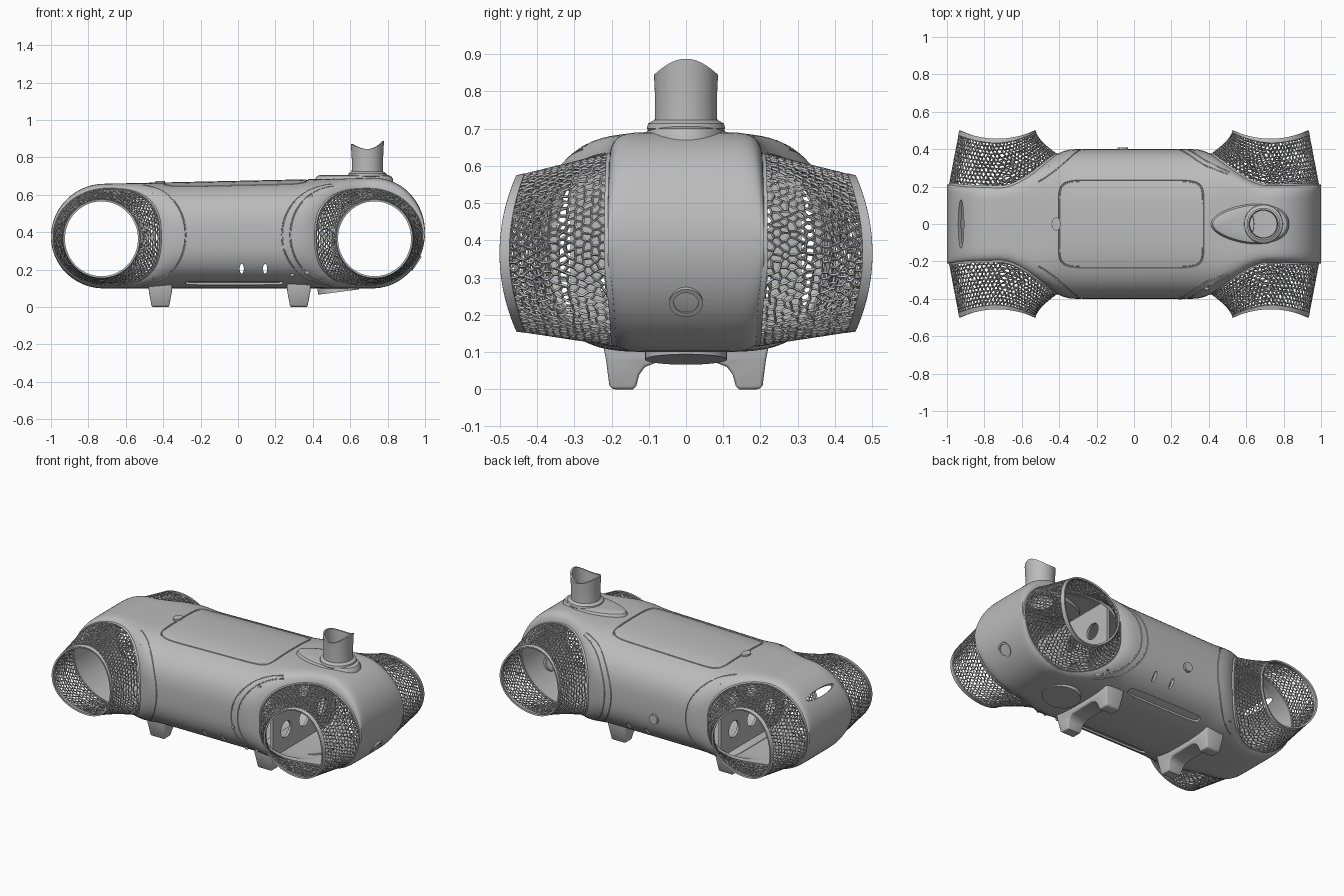
import bpy, bmesh, math, random
from math import sin, cos, pi, sqrt
from mathutils import Matrix, Vector

random.seed(4)
if "Cube" in bpy.data.objects:
    bpy.data.objects.remove(bpy.data.objects["Cube"])

GREY = bpy.data.materials.new("shell grey")
GREY.use_nodes = True
GREY.diffuse_color = (0.5, 0.5, 0.5, 1)
GREY.node_tree.nodes["Principled BSDF"].inputs["Base Color"].default_value = (0.5, 0.5, 0.5, 1)


def make(name, bm):
    bmesh.ops.recalc_face_normals(bm, faces=bm.faces)
    me = bpy.data.meshes.new(name)
    bm.to_mesh(me)
    bm.free()
    me.materials.append(GREY)
    ob = bpy.data.objects.new(name, me)
    bpy.context.collection.objects.link(ob)
    smooth(ob)
    return ob


def smooth(ob):
    ob.data.polygons.foreach_set("use_smooth", [True] * len(ob.data.polygons))
    ob.data.set_sharp_from_angle(angle=math.radians(35))


def bake(ob):
    bpy.context.view_layer.update()
    me = bpy.data.meshes.new_from_object(ob.evaluated_get(bpy.context.evaluated_depsgraph_get()))
    ob.modifiers.clear()
    ob.data = me
    smooth(ob)


def cut(ob, cutters):
    for c in cutters:
        m = ob.modifiers.new("cut", "BOOLEAN")
        m.operation, m.solver, m.object = "DIFFERENCE", "EXACT", c
    bake(ob)
    for c in cutters:
        bpy.data.objects.remove(c)


def rod(name, at, axis, rx, ry, length, sides=48):
    """Elliptical cylinder along an axis."""
    bm = bmesh.new()
    bmesh.ops.create_cone(bm, cap_ends=True, segments=sides, radius1=1, radius2=1, depth=length)
    rot = Vector(axis).to_track_quat("Z", "Y").to_matrix().to_4x4()
    bm.transform(Matrix.Translation(at) @ rot @ Matrix.Diagonal((rx, ry, 1, 1)))
    return make(name, bm)


def loft(name, rings, caps=True, wrap=False):
    bm = bmesh.new()
    vs = [[bm.verts.new(p) for p in r] for r in rings]
    n = len(vs[0])
    for a, b in zip(vs, vs[1:] + (vs[:1] if wrap else [])):
        for i in range(n):
            bm.faces.new((a[i], a[(i + 1) % n], b[(i + 1) % n], b[i]))
    if caps and not wrap:
        bm.faces.new(vs[0][::-1])
        bm.faces.new(vs[-1])
    return make(name, bm)


def power(v, n):
    return math.copysign(abs(v) ** (2 / n), v)


# Body surface: half width, half height, centre height and squareness at x
def section(x):
    a = abs(x)
    s = min(1, max(0, (a - 0.32) / 0.4))
    f = 1 - s * s * (3 - 2 * s)
    top = 0.675 + 0.022 * x
    e = min(1, max(0, (a - 0.72) / 0.28))
    return 0.21 + 0.19 * f, (top - 0.1) / 2 * sqrt(1 - e * e), (top + 0.1) / 2, 8 - 5.2 * f


def side(x, z):
    w, h, c, n = section(x)
    return w * max(0, 1 - min(1, abs((z - c) / h)) ** n) ** (1 / n)


def top(x, y, sign=1):
    w, h, c, n = section(x)
    return c + sign * h * max(0, 1 - min(1, abs(y / w)) ** n) ** (1 / n)


def body_rings(inset):
    rings = []
    for i in range(81):
        x = 0.9995 * sin((i / 40 - 1) * pi / 2)
        w, h, c, n = section(x)
        w, h = w - inset, h * (1 - inset / 0.28)
        rings.append([(x * (1 - inset), w * power(cos(k * pi / 36), n), c + h * power(sin(k * pi / 36), n))
                      for k in range(72)])
    return rings


# Wheel well outline: squarer towards the middle of the body
def well(t):
    n = 2.7 if cos(t) < 0 else 2
    return 0.7 + 0.285 * power(cos(t), n), 0.375 + 0.255 * power(sin(t), n)


def well_cutter(sx):
    ring = [well(i * pi / 48) for i in range(96)]
    return loft("cutter", [[(sx * x, y, z) for x, z in ring] for y in (-1, 1)])


# Grooves are thin tubes cut out of the shell
def groove(pts, closed, r):
    cu = bpy.data.curves.new("groove", "CURVE")
    cu.dimensions, cu.bevel_depth, cu.bevel_resolution, cu.use_fill_caps = "3D", r, 1, True
    sp = cu.splines.new("POLY")
    sp.points.add(len(pts) - 1)
    for p, q in zip(sp.points, pts):
        p.co = (*q, 1)
    sp.use_cyclic_u = closed
    tube = bpy.data.objects.new("groove", cu)
    bpy.context.collection.objects.link(tube)
    bpy.context.view_layer.update()
    me = bpy.data.meshes.new_from_object(tube.evaluated_get(bpy.context.evaluated_depsgraph_get()))
    bpy.data.objects.remove(tube)
    bm = bmesh.new()
    bm.from_mesh(me)
    bmesh.ops.remove_doubles(bm, verts=bm.verts, dist=0.0001)
    return make("groove", bm)


def panel(cx, cy, rx, ry, n, sign=1):
    pts = []
    for k in range(120):
        x, y = cx + rx * power(cos(k * pi / 60), n), cy + ry * power(sin(k * pi / 60), n)
        pts.append((x, y, top(x, y, sign)))
    return pts


# Hollow body shell with its wells, ports, slots and panel grooves
body = loft("body_shell", body_rings(0))
cutters = [loft("cutter", body_rings(0.02)), well_cutter(-1), well_cutter(1),
           rod("cutter", (0.69, 0, 0.68), (0, 0, 1), 0.075, 0.075, 0.2),
           rod("cutter", (0.95, 0, 0.24), (1, 0, 0), 0.033, 0.033, 0.3),
           rod("cutter", (-0.93, 0, 0.57), (-0.7, 0, 0.7), 0.13, 0.022, 0.14)]
cutters += [rod("cutter", (x, s * 0.38, 0.205), (0, 1, 0), 0.011, 0.026, 0.2)
            for x in (0.02, 0.145) for s in (-1, 1)]
cutters.append(groove(panel(-0.015, 0, 0.385, 0.232, 9), True, 0.005))
for sy in (-1, 1):
    for sx, reach, rise in ((-1, 0.28, 0.27), (1, 0.28, 0.262), (1, 0.235, 0.274)):
        pts = []
        for k in range(41):
            t = (k / 40 - 0.5) * pi * 0.92
            x, z = sx * (0.56 - (0.56 - reach) * power(cos(t), 2.4)), 0.385 + rise * sin(t)
            pts.append((x, sy * side(x, z), z))
        cutters.append(groove(pts, False, 0.004))
    strip = panel(-0.02, sy * 0.24, 0.26, 0.026, 5, -1)
    cutters.append(loft("cutter", [[(x, y, z + d) for x, y, z in strip] for d in (-0.03, 0.012)]))
cut(body, cutters)


# Lattice sleeves: flared from the body opening to a saddle-shaped rim
def sleeve_point(t, s, sx, sy):
    c, n = cos(t), sin(t)
    bx, bz = well(t)
    by = side(sx * bx, bz)
    rx, rz, ry = 0.73 + 0.2 * c, 0.365 + 0.205 * n, 0.5 - 0.045 * n * n
    u = 1 - (1 - s) ** (1 + 0.6 * max(0, -c))
    return Vector((sx * (bx + (rx - bx) * u), sy * (by + (ry - by) * s), bz + (rz - bz) * u))


COLS, ROWS, EDGE = 68, 12, 0.92


def sleeve(name, sx, sy):
    bm = bmesh.new()
    lines = []
    for j in range(ROWS + 1):
        line = []
        for i in range(2 * COLS):
            s = (j + (0.17 if (i + j) % 2 == 0 else -0.17) + random.uniform(-0.25, 0.25)) / ROWS
            t = (i + random.uniform(-0.4, 0.4)) * pi / COLS
            line.append(bm.verts.new(sleeve_point(t, min(1, max(0, s)) * EDGE, sx, sy)))
        lines.append(line)
    for j in range(ROWS):
        a, b = lines[j], lines[j + 1]
        for i in range(j % 2, 2 * COLS, 2):
            q = [(i + d) % (2 * COLS) for d in range(3)]
            bm.faces.new([a[k] for k in q] + [b[k] for k in reversed(q)])
    ob = make(name + "_lattice", bm)
    m = ob.modifiers.new("wire", "WIREFRAME")
    m.thickness, m.use_even_offset = 0.009, False
    bake(ob)
    # Solid bands at the rim and the collar
    for part, s0, s1 in (("_rim", EDGE - 0.01, 1), ("_collar", -0.02, 0.03)):
        ob = loft(name + part, [[sleeve_point(i * pi / 48, s, sx, sy) for i in range(96)]
                                for s in (s0, s1)], caps=False)
        m = ob.modifiers.new("thick", "SOLIDIFY")
        m.thickness, m.offset = 0.01, 0
        bake(ob)


for sx, a in ((1, "left"), (-1, "right")):
    for sy, b in ((-1, "front"), (1, "back")):
        sleeve(b + "_" + a + "_sleeve", sx, sy)
    # Inner bulkhead with round ports
    bm = bmesh.new()
    bmesh.ops.create_cube(bm, size=1, matrix=Matrix.Translation((sx * 0.45, 0, 0.38))
                          @ Matrix.Diagonal((0.015, 0.62, 0.46, 1)))
    wall = make(a + "_bulkhead", bm)
    cut(wall, [rod("cutter", (sx * 0.45, y, z), (1, 0, 0), 0.05, 0.05, 0.1)
               for y in (-0.18, 0, 0.18) for z in (0.28, 0.46)])

# Chimney mount, egg shaped
rings = []
for z, d in ((0.64, 0.0), (0.682, 0.0), (0.7, -0.012), (0.706, -0.03)):
    rings.append([(0.62 + (0.21 + d) * cos(k * pi / 32), (0.11 + d + 0.022 * cos(k * pi / 32)) * sin(k * pi / 32), z)
                  for k in range(64)])
mount = loft("chimney_mount", rings)
cut(mount, [rod("cutter", (0.69, 0, 0.68), (0, 0, 1), 0.073, 0.073, 0.3)])

# Chimney tube with a saddle-cut, slightly flared lip
rings = []
for r, z, wave in ((0.105, 0.7, 0), (0.102, 0.714, 0), (0.084, 0.724, 0), (0.083, 0.78, 0), (0.086, 0.845, 1),
                   (0.076, 0.845, 1), (0.072, 0.78, 0), (0.072, 0.66, 0)):
    ring = []
    for k in range(64):
        c = cos(k * pi / 32)
        lift = wave * (0.035 + 0.008 * c) * c * c
        ring.append((0.692 + r * c * (1 + wave * 0.03), r * sin(k * pi / 32), z + lift))
    rings.append(ring)
loft("chimney_tube", rings, wrap=True)

# Foot brackets: two tapered feet joined by a bridge
half = [(0.225, 0.13), (0.215, 0.08), (0.206, 0.01), (0.198, 0), (0.142, 0), (0.134, 0.008),
        (0.125, 0.04), (0.11, 0.06), (0.085, 0.07)]
profile = half + [(-y, z) for y, z in reversed(half)]
for name, x in (("right_foot_bracket", -0.415), ("left_foot_bracket", 0.325)):
    foot = loft(name, [[(x + s * (0.046 + 0.19 * min(z, 0.1)), y, z) for y, z in profile] for s in (-1, 1)])
    m = foot.modifiers.new("round", "BEVEL")
    m.width, m.segments, m.angle_limit = 0.008, 3, math.radians(50)
    bake(foot)
    cut(foot, [rod("cutter", (x, y, 0), (0, 0, 1), 0.016, 0.016, 0.04, 20) for y in (-0.17, 0.17)])

# Underside outlet, end port, back knob, latch and screws
outlet = rod("underside_outlet", (0.535, 0, 0.1), (0.13, 0, -1), 0.11, 0.11, 0.04)
cut(outlet, [rod("cutter", (0.5325, 0, 0.08), (0.13, 0, -1), 0.075, 0.075, 0.02)])
port = rod("end_port_ring", (0.945, 0, 0.24), (0.82, 0, -0.57), 0.045, 0.045, 0.03)
cut(port, [rod("cutter", (0.945, 0, 0.24), (0.82, 0, -0.57), 0.033, 0.033, 0.2)])
rod("back_knob", (-0.06, 0.395, 0.32), (0, 1, 0), 0.03, 0.03, 0.03, 10)
rod("hatch_latch", (-0.415, 0, 0.665), (0, 0, 1), 0.025, 0.035, 0.02)
for x, z in ((0.39, 0.59), (0.245, 0.32), (0.29, 0.175), (0.37, 0.185)):
    rod("collar_screw", (x, -side(x, z), z), (0, 1, 0), 0.011, 0.011, 0.012, 16)
